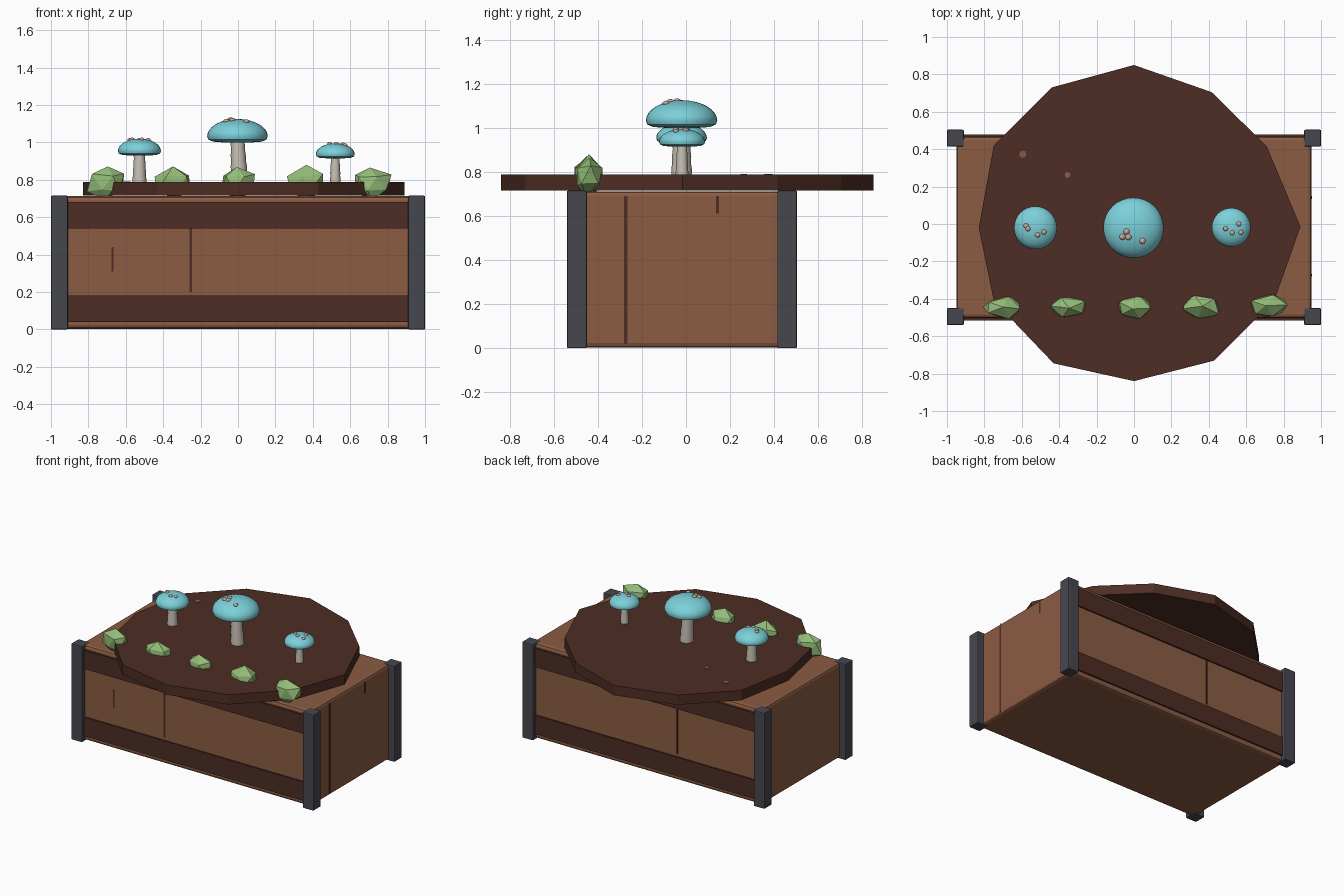
import bpy, bmesh, random
from math import sin, cos, pi, sqrt
from mathutils import Vector, Matrix

random.seed(4)
cube = bpy.data.objects.get("Cube")
if cube:
    bpy.data.objects.remove(cube, do_unlink=True)


def material(name, r, g, b):
    m = bpy.data.materials.new(name)
    m.use_nodes = True
    m.diffuse_color = (r, g, b, 1)
    m.node_tree.nodes["Principled BSDF"].inputs["Base Color"].default_value = (r, g, b, 1)
    return m


WOOD = material("planter wood", 0.26, 0.107, 0.055)
SOIL = material("dark brown", 0.075, 0.026, 0.017)
POST = material("slate grey", 0.062, 0.062, 0.078)
CAP = material("cap turquoise", 0.2, 0.63, 0.7)
STEM = material("stem cream", 0.57, 0.53, 0.46)
SPOT = material("spot beige", 0.57, 0.39, 0.32)
LEAF = material("leaf green", 0.3, 0.51, 0.19)


def finish(name, bm, mat, smooth=False):
    bmesh.ops.recalc_face_normals(bm, faces=bm.faces[:])
    me = bpy.data.meshes.new(name)
    bm.to_mesh(me)
    bm.free()
    me.materials.append(mat)
    ob = bpy.data.objects.new(name, me)
    bpy.context.collection.objects.link(ob)
    if smooth:
        for o in bpy.context.selected_objects:
            o.select_set(False)
        ob.select_set(True)
        bpy.context.view_layer.objects.active = ob
        bpy.ops.object.shade_smooth_by_angle(angle=0.7)
    return ob


def box(name, lo, hi, mat, bevel=0.0):
    lo, hi = Vector(lo), Vector(hi)
    bm = bmesh.new()
    bmesh.ops.create_cube(bm, size=1)
    bmesh.ops.transform(bm, matrix=Matrix.Translation((lo + hi) / 2) @ Matrix.Diagonal((*(hi - lo), 1)), verts=bm.verts)
    if bevel:
        bmesh.ops.bevel(bm, geom=bm.edges[:], offset=bevel, segments=2, profile=0.5, affect='EDGES')
    return finish(name, bm, mat)


def lathe(name, rings, mat, sides, smooth=True):
    """Stack rings of (x, y, z, radius) and cap both ends."""
    bm = bmesh.new()
    loops = [[bm.verts.new((x + r * cos(2 * pi * i / sides), y + r * sin(2 * pi * i / sides), z))
              for i in range(sides)] for x, y, z, r in rings]
    for a, b in zip(loops, loops[1:]):
        for i in range(sides):
            j = (i + 1) % sides
            bm.faces.new((a[i], a[j], b[j], b[i]))
    bm.faces.new(loops[0])
    bm.faces.new(loops[-1])
    return finish(name, bm, mat, smooth)


# Planter body
MID = -0.018
box("planter_body", (-0.95, MID - 0.485, 0.003), (0.95, MID + 0.485, 0.712), WOOD, 0.02)

# Corner posts and long rails
for sy, end in ((-1, "front"), (1, "back")):
    for sx, side in ((-1, "right"), (1, "left")):
        x, y = sx * 0.955, MID + sy * 0.477
        box(f"{end}_{side}_post", (x - 0.045, y - 0.045, 0), (x + 0.045, y + 0.045, 0.715), POST, 0.006)
    y = MID + sy * 0.482
    for z, level in ((0.04, "lower"), (0.54, "upper")):
        box(f"{end}_{level}_rail", (-0.91, y - 0.015, z), (0.91, y + 0.015, z + 0.14), SOIL)
    # Narrow grain marks on the long walls
    y = MID + sy * 0.485
    box(f"{end}_grain_mark", (-0.26, y - 0.002, 0.2), (-0.245, y + 0.002, 0.54), SOIL)

# Grain marks on the short wall and front
box("front_short_grain", (-0.677, MID - 0.487, 0.31), (-0.665, MID - 0.483, 0.44), SOIL)
box("side_grain_mark", (0.948, -0.282, 0.02), (0.952, -0.266, 0.69), SOIL)
box("side_short_grain", (0.948, 0.135, 0.61), (0.952, 0.15, 0.69), SOIL)

# Irregular twelve-sided soil slab
outline = [(0, 0.85), (0.415, 0.705), (0.71, 0.415), (0.89, -0.015), (0.75, -0.41), (0.43, -0.73),
           (0, -0.84), (-0.43, -0.745), (-0.75, -0.41), (-0.83, -0.02), (-0.75, 0.42), (-0.44, 0.73)]
bm = bmesh.new()
base = bm.faces.new([bm.verts.new((x, y, 0.715)) for x, y in outline])
top = bmesh.ops.extrude_face_region(bm, geom=[base])["geom"]
bmesh.ops.translate(bm, vec=(0, 0, 0.073), verts=[v for v in top if isinstance(v, bmesh.types.BMVert)])
if not base.is_valid or len(bm.faces) < 14:
    bm.faces.new([e for e in bm.verts if e.co.z < 0.72])
finish("soil_slab", bm, SOIL)

# Small wood chips on the soil
for i, (x, y, r) in enumerate(((-0.595, 0.373, 0.02), (-0.355, 0.262, 0.016))):
    lathe(f"wood_chip_{i + 1}", [(x, y, 0.786, r), (x, y, 0.791, r)], WOOD, 7, False)


def mushroom(name, x, y, radius, low, high, stem_r, foot, spots):
    h = high - low
    # Cap: rounded underside, widest a third of the way up, domed top
    rim = low + h * 0.26
    rings = [(x, y, low, radius * 0.5), (x, y, low + h * 0.03, radius * 0.8),
             (x, y, low + h * 0.12, radius * 0.96), (x, y, rim, radius)]
    for k in range(1, 9):
        a = k / 8 * pi / 2 * 0.98
        rings.append((x, y, rim + (high - rim) * sin(a), radius * cos(a)))
    lathe(name + "_cap", rings, CAP, 32)
    # Slightly leaning, tapered stem with soft rings
    n = 8
    stem = []
    for k in range(n + 1):
        t = k / n
        r = stem_r * (1 - 0.25 * t) * (1.03 if k % 2 else 0.97)
        stem.append((x + foot * (1 - t), y, 0.78 + (low + 0.02 - 0.78) * t, r))
    lathe(name + "_stem", stem, STEM, 12)
    # Raised spots sitting on the dome
    for i, (sx, sy) in enumerate(spots):
        d = min(0.95, sqrt((sx - x) ** 2 + (sy - y) ** 2) / radius)
        bm = bmesh.new()
        bmesh.ops.create_icosphere(bm, subdivisions=2, radius=0.07 * sqrt(radius) * 0.6)
        z = rim + (high - rim) * sqrt(1 - d * d)
        bmesh.ops.scale(bm, vec=(1, 1, 0.7), verts=bm.verts)
        bmesh.ops.translate(bm, vec=(sx, sy, z), verts=bm.verts)
        finish(f"{name}_spot_{i + 1}", bm, SPOT, True)


mushroom("middle_mushroom", -0.003, -0.02, 0.162, 1.0, 1.125, 0.047, 0.012,
         [(-0.04, -0.04), (-0.062, -0.068), (-0.03, -0.07), (0.045, -0.09)])
mushroom("right_mushroom", -0.527, -0.02, 0.115, 0.93, 1.02, 0.038, 0,
         [(-0.577, -0.01), (-0.567, -0.025), (-0.515, -0.058), (-0.482, -0.043)])
mushroom("left_mushroom", 0.52, -0.018, 0.104, 0.915, 0.995, 0.029, 0,
         [(0.56, 0), (0.49, -0.025), (0.525, -0.047), (0.572, -0.045)])

# Row of faceted green tufts along the front
for i, x in enumerate((-0.705, -0.35, 0.003, 0.363, 0.715)):
    bm = bmesh.new()
    bmesh.ops.create_icosphere(bm, subdivisions=1, radius=1)
    spin = Matrix.Rotation(i * 1.9, 4, 'Z')
    bmesh.ops.transform(bm, matrix=Matrix.Translation((x, -0.445, 0.783)) @ Matrix.Diagonal((0.108, 0.066, 0.092, 1)) @ spin,
                        verts=bm.verts)
    for v in bm.verts:
        v.co += Vector([random.uniform(-0.01, 0.01) for _ in range(3)])
    finish(f"green_tuft_{i + 1}", bm, LEAF)
